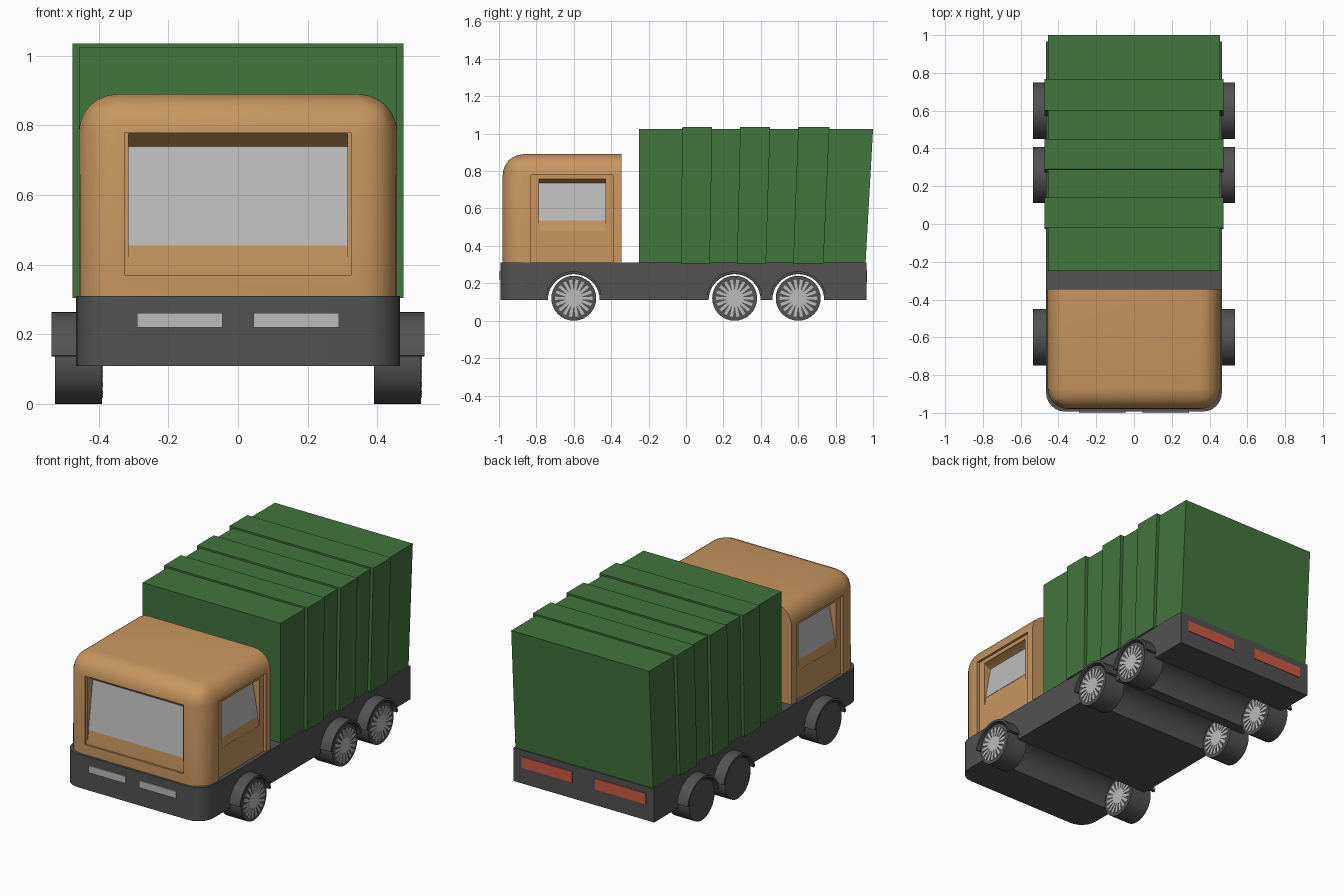
import bpy, bmesh, math

if "Cube" in bpy.data.objects:
    bpy.data.objects.remove(bpy.data.objects["Cube"])


def material(name, rgb):
    m = bpy.data.materials.new(name)
    m.diffuse_color = (*rgb, 1)
    m.use_nodes = True
    m.node_tree.nodes["Principled BSDF"].inputs["Base Color"].default_value = m.diffuse_color
    return m


TAN = material("tan_paint", (0.58, 0.305, 0.115))
GREEN = material("green_paint", (0.055, 0.178, 0.048))
DARK = material("dark_grey", (0.085, 0.085, 0.085))
LIGHT = material("light_grey", (0.50, 0.50, 0.50))
RED = material("red_lamp", (0.60, 0.10, 0.055))


def prism(name, pts, a, b, mat, axis='x', bevel=None, radius=0.1, smooth=False):
    """Extrude a closed profile from a to b along x (profile yz) or y (profile xz)."""
    place = (lambda t, p: (t, p[0], p[1])) if axis == 'x' else (lambda t, p: (p[0], t, p[1]))
    bm = bmesh.new()
    va = [bm.verts.new(place(a, p)) for p in pts]
    vb = [bm.verts.new(place(b, p)) for p in pts]
    n = len(pts)
    bm.faces.new(va)
    bm.faces.new(vb[::-1])
    for i in range(n):
        j = (i + 1) % n
        bm.faces.new((va[j], va[i], vb[i], vb[j]))
    if bevel:
        edges = [e for e in bm.edges if bevel(e.verts[0].co, e.verts[1].co)]
        bmesh.ops.bevel(bm, geom=edges, offset=radius, offset_type='OFFSET',
                        segments=6, profile=0.5, affect='EDGES')
    bmesh.ops.recalc_face_normals(bm, faces=bm.faces)
    me = bpy.data.meshes.new(name)
    bm.to_mesh(me)
    bm.free()
    me.materials.append(mat)
    ob = bpy.data.objects.new(name, me)
    bpy.context.collection.objects.link(ob)
    if smooth:
        smooth_shade(ob)
    return ob


def smooth_shade(ob):
    bpy.ops.object.select_all(action='DESELECT')
    ob.select_set(True)
    bpy.context.view_layer.objects.active = ob
    bpy.ops.object.shade_smooth_by_angle(angle=math.radians(35))


def rect(p0, p1, q0, q1):
    return [(p0, q0), (p1, q0), (p1, q1), (p0, q1)]


def arc(cy, cz, r, a0, a1, n):
    return [(cy + r * math.cos(math.radians(a0 + (a1 - a0) * i / n)),
             cz + r * math.sin(math.radians(a0 + (a1 - a0) * i / n))) for i in range(n + 1)]


AXLES = (-0.60, 0.26, 0.60)
FRONT = -0.993

# Chassis with wheel tunnels and rounded front corners
profile = [(FRONT, 0.31), (FRONT, 0.11)]
for y in AXLES:
    profile += arc(y, 0.11, 0.139, 180, 0, 20)
profile += [(0.965, 0.11), (0.965, 0.31)]
prism("chassis", profile, -0.465, 0.465, DARK, smooth=True,
      bevel=lambda u, v: u.y < -0.99 and v.y < -0.99 and abs(u.z - v.z) > 0.1)


# Cab shell: front corners and roof edges rounded, back edge sharp
def cab_edge(u, v):
    front = u.y < -0.97 and v.y < -0.97
    roof = u.z > 0.88 and v.z > 0.88
    across = abs(u.x - v.x) > 0.1
    return (front and not across) or (roof and (front or not across))


cab = prism("cab", rect(-0.98, -0.345, 0.305, 0.89), -0.457, 0.457, TAN,
            bevel=cab_edge, radius=0.11)

# Recesses for windscreen and doors
cutters = [
    prism("windscreen_frame_cut", rect(-1.1, -0.97, 0.37, 0.78), -0.325, 0.325, TAN),
    prism("windscreen_cut", [(-1.1, 0.385), (-0.971, 0.385), (-0.92, 0.74),
                             (-0.971, 0.777), (-1.1, 0.777)], -0.315, 0.315, TAN)]
for s in (-1, 1):
    cutters.append(prism("door_cut", rect(s * 0.442, s * 0.6, 0.2, 0.78), -0.83, -0.39, TAN, 'y'))
    cutters.append(prism("door_window_cut",
                         [(s * x, z) for x, z in ((0.6, 0.48), (0.441, 0.48), (0.395, 0.735),
                                                  (0.441, 0.757), (0.6, 0.757))],
                         -0.785, -0.43, TAN, 'y'))
for c in cutters:
    c.hide_render = True
    mod = cab.modifiers.new(c.name, 'BOOLEAN')
    mod.operation = 'DIFFERENCE'
    mod.solver = 'EXACT'
    mod.object = c
bpy.context.view_layer.update()
baked = bpy.data.meshes.new_from_object(cab.evaluated_get(bpy.context.evaluated_depsgraph_get()))
cab.modifiers.clear()
cab.data = baked
for c in cutters:
    bpy.data.objects.remove(c)
smooth_shade(cab)


# Sloping glass plates lying on the recess floors
def glass(a, b, z0, z1):
    at = lambda z: a[0] + (b[0] - a[0]) * (z - a[1]) / (b[1] - a[1])
    return [(at(z0), z0), (at(z1), z1), (at(z1) + 0.003, z1), (at(z0) + 0.003, z0)]


prism("windscreen", [(y - 0.002, z) for y, z in glass((-0.971, 0.385), (-0.92, 0.74), 0.455, 0.74)],
      -0.315, 0.315, LIGHT)
for s in (-1, 1):
    pane = glass((0.441, 0.48), (0.395, 0.735), 0.535, 0.735)
    prism("door_window", [(s * (x - 0.001), z) for x, z in pane], -0.785, -0.43, LIGHT, 'y')

# Head lamps and tail lamps
for s in (-1, 1):
    prism("head_lamp", rect(s * 0.045, s * 0.29, 0.22, 0.262), -1.0, FRONT + 0.002, LIGHT, 'y')
    prism("tail_lamp", rect(s * 0.075, s * 0.41, 0.205, 0.27), 0.963, 0.968, RED, 'y')


# Cargo body with raised ribs, lengthening slightly towards the top
def cargo(name, y0, y1, half, top):
    low = lambda y: -0.25 + (y + 0.25) * 0.968
    prism(name, [(low(y0), 0.305), (low(y1), 0.305), (y1, top), (y0, top)], -half, half, GREEN)


cargo("cargo_body", -0.25, 1.0, 0.456, 1.025)
for y0, y1 in ((-0.02, 0.14), (0.29, 0.45), (0.60, 0.767)):
    cargo("cargo_rib", y0, y1, 0.475, 1.035)

# Wheels (hub always on the right face), hubs and fenders
SPOKES = 18
for y in AXLES:
    for x0 in (0.39, -0.525):
        prism("wheel", arc(y, 0.12, 0.12, 0, 360 - 11.25, 31), x0, x0 + 0.135, DARK, smooth=True)
        star = []
        for i in range(SPOKES):
            t = 2 * math.pi * i / SPOKES
            for r, w in ((0.045, -0.0065), (0.1, -0.0085), (0.1, 0.0085), (0.045, 0.0065)):
                star.append((y + r * math.cos(t) - w * math.sin(t),
                             0.12 + r * math.sin(t) + w * math.cos(t)))
        prism("spoked_hub", star, x0 + 0.134, x0 + 0.138, LIGHT)
    for s in (-1, 1):
        fender = arc(y, 0.113, 0.151, 10, 170, 20) + arc(y, 0.113, 0.138, 170, 10, 20)
        prism("fender", fender, s * 0.455, s * 0.535, DARK, smooth=True)
